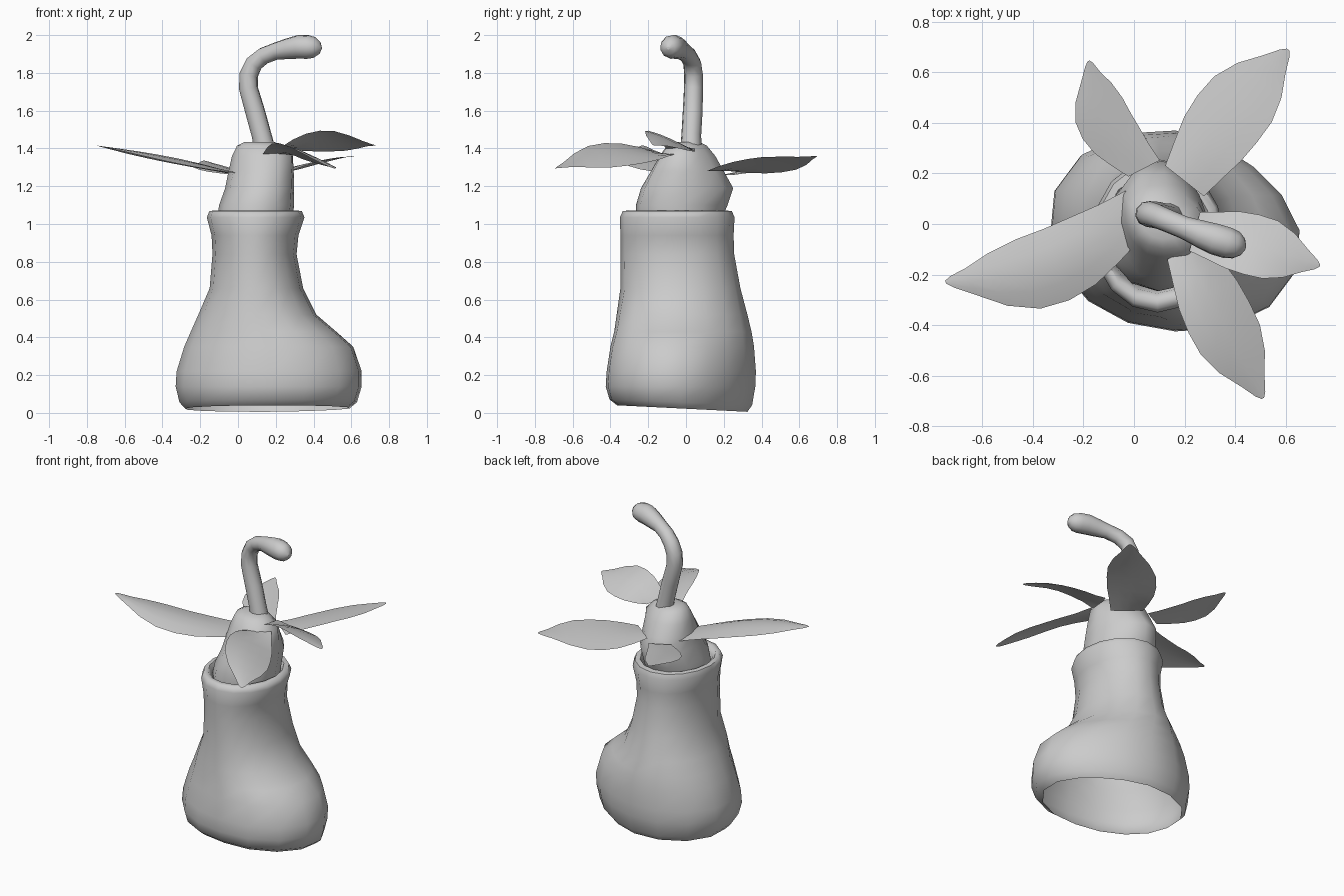
import bpy, math
from mathutils import Vector

if "Cube" in bpy.data.objects:
    bpy.data.objects.remove(bpy.data.objects["Cube"])


def add_mesh(name, verts, faces, angle=60):
    me = bpy.data.meshes.new(name)
    me.from_pydata(verts, [], faces)
    me.update()
    ob = bpy.data.objects.new(name, me)
    bpy.context.collection.objects.link(ob)
    bpy.ops.object.select_all(action='DESELECT')
    ob.select_set(True)
    bpy.context.view_layer.objects.active = ob
    bpy.ops.object.shade_smooth_by_angle(angle=math.radians(angle))
    return ob


def loft(name, sections, sides, cap_top=False, cap_bottom=False):
    """Stack of ovals: (z, xmin, xmax, ymin, ymax, slope of z along y, diagonal skew)."""
    verts, faces = [], []
    for z, x0, x1, y0, y1, slope, skew in sections:
        for i in range(sides):
            a = 2 * math.pi * i / sides
            quarter = int(a // (math.pi / 2))
            k = 1 - skew * math.sin(2 * a) * (1.5, 1, .2, 1)[quarter]
            x = (x0 + x1) / 2 + (x1 - x0) / 2 * math.cos(a) * k
            y = (y0 + y1) / 2 + (y1 - y0) / 2 * math.sin(a) * k
            verts.append((x, y, z + slope * y))
    n = len(sections)
    for r in range(n - 1):
        for i in range(sides):
            j = (i + 1) % sides
            faces.append((r * sides + i, r * sides + j, (r + 1) * sides + j, (r + 1) * sides + i))
    if cap_top:
        faces.append(tuple(range((n - 1) * sides, n * sides)))
    if cap_bottom:
        faces.append(tuple(reversed(range(sides))))
    return add_mesh(name, verts, faces)


def leaf(name, root, tip, half_width, bend, arch, tilt, fold=0.012):
    """Pointed blade; bend shifts it left, tilt raises its left edge, fold drops both edges."""
    root, tip = Vector(root), Vector(tip)
    d = Vector((tip.x - root.x, tip.y - root.y, 0)).normalized()
    left = Vector((-d.y, d.x, 0))
    profile = [(0, .65), (.15, .8), (.3, .95), (.45, 1), (.6, .97), (.75, .74), (.88, .38), (.97, .16), (1, .04)]
    cols = 5
    verts, faces = [], []
    for t, w in profile:
        swell = max(0, math.sin(math.pi * t))
        mid = root.lerp(tip, t) + left * bend * swell + Vector((0, 0, arch * swell))
        for c in range(cols):
            s = 1 - 2 * c / (cols - 1)
            z = s * tilt * w * swell ** .5 + fold * (.4 - s * s) * swell
            verts.append(mid + left * half_width * w * s + Vector((0, 0, z)))
    for r in range(len(profile) - 1):
        for c in range(cols - 1):
            k = r * cols + c
            faces.append((k, k + cols, k + cols + 1, k + 1))
    ob = add_mesh(name, verts, faces)
    if ob.data.polygons[len(faces) // 2].normal.z < 0:
        ob.data.flip_normals()
    return ob


# Flared body, open underneath, rounded lip turned inwards at the top
loft("body", [
    (0.022, -.28, .59, -.365, .325, -.05, .07),
    (0.055, -.31, .63, -.405, .35, -.04, .07),
    (0.14, -.33, .655, -.425, .367, 0, .07),
    (0.22, -.325, .655, -.42, .37, 0, .07),
    (0.35, -.285, .61, -.40, .36, 0, .07),
    (0.43, -.25, .52, -.38, .347, 0, .06),
    (0.52, -.21, .415, -.367, .325, 0, .04),
    (0.66, -.15, .345, -.347, .288, 0, .01),
    (0.84, -.135, .31, -.347, .255, 0, 0),
    (0.94, -.14, .32, -.347, .252, 0, 0),
    (1.035, -.165, .352, -.35, .257, 0, 0),
    (1.068, -.152, .338, -.335, .243, 0, 0),
    (1.072, -.125, .308, -.302, .21, 0, 0),
    (1.045, -.108, .29, -.275, .19, 0, 0),
    (0.97, -.095, .28, -.26, .18, 0, 0),
], 16)

# Bud sitting in the mouth of the body
loft("bud", [
    (1.03, -.11, .29, -.265, .19, 0, .02),
    (1.10, -.10, .297, -.265, .22, 0, .05),
    (1.19, -.068, .297, -.238, .25, 0, .07),
    (1.28, -.05, .295, -.185, .20, 0, .10),
    (1.36, -.032, .29, -.14, .155, 0, .12),
    (1.415, -.005, .235, -.10, .11, 0, .12),
    (1.435, .035, .19, -.06, .07, 0, .1),
], 12, cap_top=True, cap_bottom=True)

# Leaves around the bud
leaf("leaf_left", (0, .04, 1.265), (-.745, -.23, 1.415), .15, .085, 0, -.008, .03)
leaf("leaf_back_left", (.04, .22, 1.26), (-.18, .645, 1.335), .108, .055, 0, 0)
leaf("leaf_back_right", (.2, .17, 1.28), (.61, .69, 1.36), .15, .02, 0, -.035)
leaf("leaf_front", (.21, -.1, 1.37), (.51, -.69, 1.295), .135, -.01, .04, -.06)
leaf("leaf_right", (.24, -.03, 1.40), (.735, -.165, 1.415), .122, .01, .04, -.055)

# Hooked stem with a rounded, swollen tip: (x, y, z, radius)
path = [(.145, .025, 1.38, .058), (.125, .028, 1.47, .053), (.092, .035, 1.59, .053),
        (.055, .04, 1.72, .051), (.057, .04, 1.79, .05), (.085, .033, 1.85, .048),
        (.135, .012, 1.89, .046), (.20, -.015, 1.915, .046), (.265, -.04, 1.928, .056),
        (.32, -.06, 1.938, .063), (.37, -.075, 1.937, .063), (.405, -.084, 1.934, .055),
        (.43, -.091, 1.932, .035), (.442, -.094, 1.931, .008)]
cu = bpy.data.curves.new("stem", 'CURVE')
cu.dimensions = '3D'
cu.bevel_depth = 1.0
cu.bevel_resolution = 3
cu.use_fill_caps = True
sp = cu.splines.new('POLY')
sp.points.add(len(path) - 1)
for p, (x, y, z, r) in zip(sp.points, path):
    p.co = (x, y, z, 1)
    p.radius = r
stem = bpy.data.objects.new("stem", cu)
bpy.context.collection.objects.link(stem)
bpy.ops.object.select_all(action='DESELECT')
stem.select_set(True)
bpy.context.view_layer.objects.active = stem
bpy.ops.object.convert(target='MESH')
bpy.ops.object.shade_smooth_by_angle(angle=math.radians(60))
